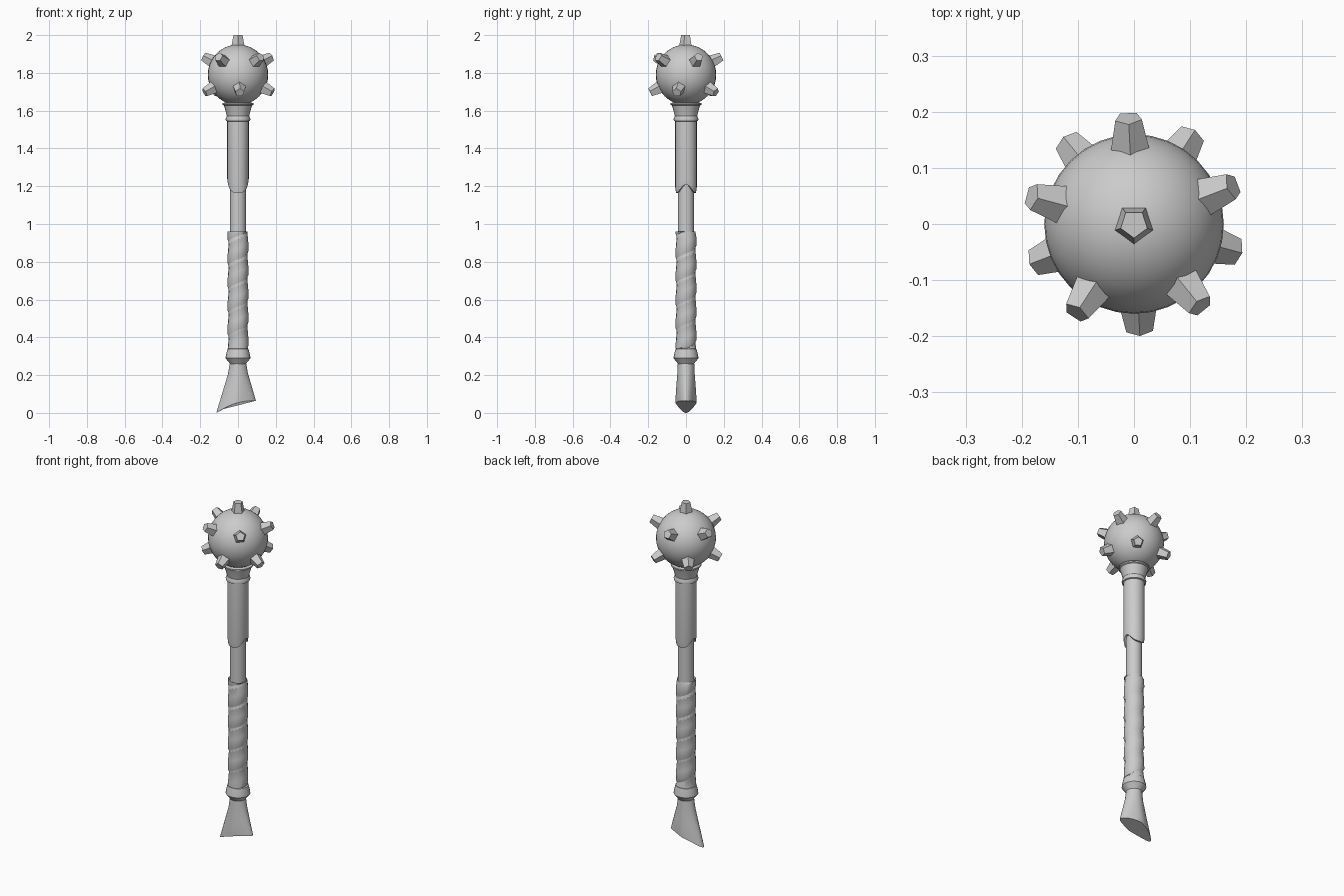
import bpy, bmesh
from math import sin, cos, pi, radians, floor
from mathutils import Vector

if "Cube" in bpy.data.objects:
    bpy.data.objects.remove(bpy.data.objects["Cube"])


def finish(name, bm, angle=35):
    bmesh.ops.remove_doubles(bm, verts=bm.verts, dist=0.0004)
    bmesh.ops.recalc_face_normals(bm, faces=bm.faces)
    me = bpy.data.meshes.new(name)
    bm.to_mesh(me)
    bm.free()
    ob = bpy.data.objects.new(name, me)
    bpy.context.collection.objects.link(ob)
    bpy.ops.object.select_all(action='DESELECT')
    ob.select_set(True)
    bpy.context.view_layer.objects.active = ob
    bpy.ops.object.shade_smooth_by_angle(angle=radians(angle))
    return ob


def loft(name, rows, n, point, angle=35):
    """Skin rings of n points; point(row, angle) gives each position."""
    bm = bmesh.new()
    rings = [[bm.verts.new(point(r, 2 * pi * i / n)) for i in range(n)] for r in rows]
    for a, b in zip(rings, rings[1:]):
        for i in range(n):
            j = (i + 1) % n
            bm.faces.new((a[i], a[j], b[j], b[i]))
    bm.faces.new(rings[0])
    bm.faces.new(rings[-1])
    return finish(name, bm, angle)


def lathe(name, profile, n=24):
    return loft(name, profile, n, lambda p, a: (p[0] * cos(a), p[0] * sin(a), p[1]))


# Ball head
CENTRE = Vector((0, 0, 1.79))
bm = bmesh.new()
bmesh.ops.create_uvsphere(bm, u_segments=32, v_segments=20, radius=0.16)
bmesh.ops.translate(bm, verts=bm.verts, vec=CENTRE)
finish("ball_head", bm)


# Five-sided blunt spikes, on icosahedron directions without the bottom one
def spike(name, d):
    bm = bmesh.new()
    bmesh.ops.create_cone(bm, cap_ends=True, segments=5, radius1=0.039,
                          radius2=0.025, depth=0.073)
    bmesh.ops.rotate(bm, verts=bm.verts, matrix=d.to_track_quat('Z', 'Y').to_matrix())
    bmesh.ops.translate(bm, verts=bm.verts, vec=CENTRE + d * 0.1745)
    finish(name, bm)


spike("spike_top", Vector((0, 0, 1)))
for label, start, z in (("upper", 93, 0.447), ("lower", 57, -0.447)):
    for k in range(5):
        a = radians(start + 72 * k)
        spike(f"spike_{label}_{k}", Vector((0.894 * cos(a), 0.894 * sin(a), z)))

# Collar, core and lower ring
lathe("head_collar", [(0.05, 1.54), (0.064, 1.546), (0.066, 1.556), (0.059, 1.572),
                      (0.066, 1.6), (0.075, 1.628), (0.082, 1.632), (0.082, 1.64), (0.06, 1.645)])
lathe("shaft_core", [(0.043, 0.3), (0.043, 1.56)])
lathe("pommel_ring", [(0.04, 0.255), (0.05, 0.27), (0.066, 0.29), (0.064, 0.305),
                      (0.056, 0.338), (0.045, 0.342)])

# Upper sleeve with an uneven, notched lower edge
loft("upper_sleeve", [(0.042, 0, 1), (0.053, 0, 1), (0.057, 0.03, 1), (0.057, 1.55, 0), (0.04, 1.55, 0)],
     24, lambda p, a: (p[0] * cos(a), p[0] * sin(a),
                       p[1] + (1.165 + 0.045 * cos(a) ** 4 if p[2] else 0)))

# Leather grip: plain under-layer plus a helical overlapping band
lathe("grip_under_layer", [(0.044, 0.335), (0.049, 0.337), (0.05, 0.945), (0.044, 0.955)])
BOTTOM, TOP, PITCH, STEPS = 0.34, 0.96, 0.125, 16
bm = bmesh.new()
prev = None
for s in range(-STEPS, int(STEPS * ((TOP - BOTTOM) / PITCH + 1))):
    a = 2 * pi * s / STEPS
    row = []
    for f, r in ((0, 0.049), (0.12, 0.055), (0.5, 0.0545), (1, 0.049)):
        z = BOTTOM + PITCH * (s / STEPS + f)
        z = min(max(z, BOTTOM), TOP)
        row.append(bm.verts.new((r * cos(a), r * sin(a), z)))
    if prev:
        for i in range(3):
            quad = (prev[i], row[i], row[i + 1], prev[i + 1])
            if max(v.co.z for v in quad) - min(v.co.z for v in quad) > 0.001:
                bm.faces.new(quad)
    prev = row
finish("grip_wrap", bm, 30)


# Flared butt with a slanted, lens-shaped end
def butt_point(row, a):
    t, half_x, half_y = row
    x = half_x * cos(a) - 0.01 * t ** 2
    y = half_y * sin(a) * (1 - 0.35 * t * abs(cos(a)))
    u = x / 0.105
    end = 0.054 + 0.028 * u - 0.020 * u * u
    return x, y, 0.275 * (1 - t) + end * t


loft("flared_butt", [(0, 0.041, 0.043), (0.3, 0.053, 0.046), (0.6, 0.074, 0.051),
                     (0.85, 0.093, 0.055), (1, 0.105, 0.055)], 24, butt_point)
